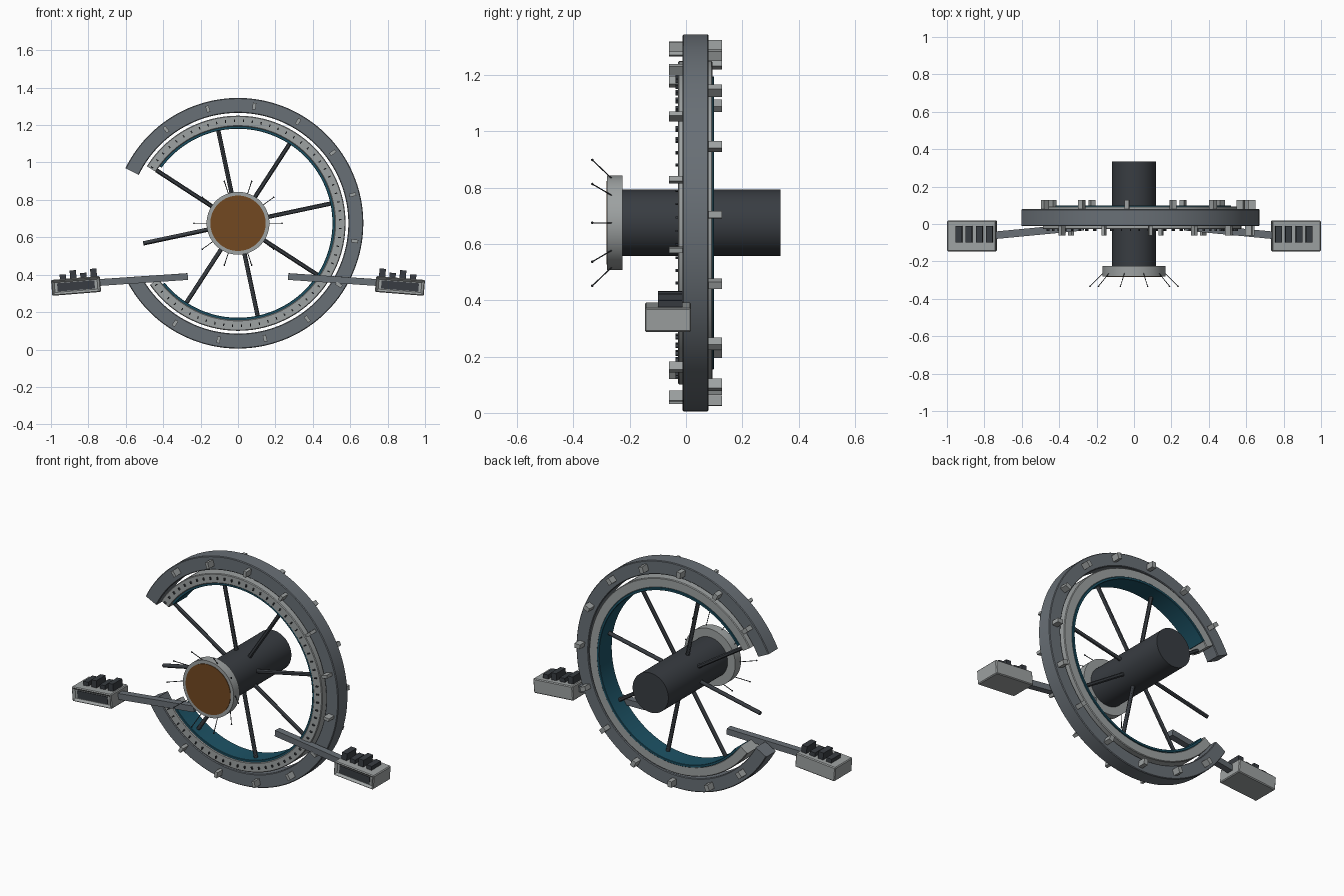
import bpy, bmesh, math
from mathutils import Vector, Matrix

if "Cube" in bpy.data.objects:
    bpy.data.objects.remove(bpy.data.objects["Cube"])

CZ = 0.675  # ring axis height


def mat(name, rgb):
    m = bpy.data.materials.new(name)
    m.diffuse_color = (*rgb, 1)
    m.use_nodes = True
    m.node_tree.nodes["Principled BSDF"].inputs["Base Color"].default_value = m.diffuse_color
    return m


SLATE = mat("slate", (0.14, 0.16, 0.18))
LIGHT = mat("light_metal", (0.34, 0.36, 0.36))
DARK = mat("dark_metal", (0.04, 0.046, 0.054))
BLUE = mat("blue_liner", (0.012, 0.085, 0.13))
BROWN = mat("brown_face", (0.17, 0.065, 0.015))


def finish(name, bm, material, smooth=True):
    bmesh.ops.recalc_face_normals(bm, faces=bm.faces)
    me = bpy.data.meshes.new(name)
    bm.to_mesh(me)
    bm.free()
    ob = bpy.data.objects.new(name, me)
    bpy.context.collection.objects.link(ob)
    me.materials.append(material)
    if smooth:
        bpy.ops.object.select_all(action='DESELECT')
        ob.select_set(True)
        bpy.context.view_layer.objects.active = ob
        bpy.ops.object.shade_smooth_by_angle(angle=math.radians(30))
    return ob


def polar(r, deg, y):
    a = math.radians(deg)
    return Vector((r * math.cos(a), y, CZ + r * math.sin(a)))


def arc(name, r0, r1, y0, y1, a0, a1, material, n=112, c=0.004):
    """Open ring: chamfered rectangle swept from a0 to a1 degrees."""
    prof = [(r0 + c, y0), (r1 - c, y0), (r1, y0 + c), (r1, y1 - c),
            (r1 - c, y1), (r0 + c, y1), (r0, y1 - c), (r0, y0 + c)]
    bm = bmesh.new()
    rows = [[bm.verts.new(polar(r, a0 + (a1 - a0) * i / n, y)) for r, y in prof]
            for i in range(n + 1)]
    for p, q in zip(rows, rows[1:]):
        for k in range(8):
            j = (k + 1) % 8
            bm.faces.new((p[k], p[j], q[j], q[k]))
    bm.faces.new(rows[0])
    bm.faces.new(rows[-1])
    return finish(name, bm, material)


def add_rod(bm, a, b, r, seg=12, r2=None):
    d = b - a
    m = Matrix.Translation((a + b) / 2) @ d.to_track_quat('Z', 'Y').to_matrix().to_4x4()
    bmesh.ops.create_cone(bm, cap_ends=True, segments=seg, radius1=r,
                          radius2=r if r2 is None else r2, depth=d.length, matrix=m)


def add_box(bm, size, m):
    return bmesh.ops.create_cube(bm, size=1, matrix=m @ Matrix.Diagonal((*size, 1)))


def radial_boxes(name, angles, r, size, y, material):
    """Blocks of (radial, depth, tangential) size set around the ring."""
    bm = bmesh.new()
    for a in angles:
        m = Matrix.Translation(polar(r, a, y)) @ Matrix.Rotation(-math.radians(a), 4, 'Y')
        add_box(bm, size, m)
    finish(name, bm, material, False)


def drum(name, r, y0, y1, material, seg=64):
    bm = bmesh.new()
    add_rod(bm, Vector((0, y0, CZ)), Vector((0, y1, CZ)), r, seg)
    return finish(name, bm, material)


# Open rings
arc("outer_ring", 0.59, 0.67, -0.012, 0.08, -151, 154, SLATE)
arc("inner_ring", 0.518, 0.575, -0.028, 0.094, -145, 148, LIGHT)
arc("ring_liner", 0.505, 0.52, -0.022, 0.1, -141, 144, BLUE, c=0.002)

# Studs front and back, plus small marks on the inner ring
radial_boxes("front_studs", [127.5 - 22.7 * i for i in range(12)], 0.632,
             (0.036, 0.05, 0.018), -0.036, LIGHT)
radial_boxes("back_studs", [138.85 - 22.7 * i for i in range(13)], 0.632,
             (0.036, 0.05, 0.026), 0.102, LIGHT)
radial_boxes("scale_marks", [-143 + 5 * i for i in range(59)], 0.548,
             (0.014, 0.012, 0.006), -0.031, DARK)

# Hub, collar and front face
drum("hub", 0.118, -0.24, 0.335, DARK)
collar = drum("hub_collar", 0.168, -0.28, -0.225, LIGHT)
drum("hub_face", 0.148, -0.283, -0.27, BROWN)

# Spokes
bm = bmesh.new()
for i in range(8):
    add_rod(bm, polar(0.1, 12 + 45 * i, 0.02), polar(0.518, 12 + 45 * i, 0.02), 0.0115)
finish("spokes", bm, DARK)

# Antenna needles with ball tips around the collar
bm = bmesh.new()
for i in range(10):
    tip = polar(0.235, 36 * i, -0.333)
    add_rod(bm, polar(0.16, 36 * i, -0.258), tip, 0.0022, 6)
    bmesh.ops.create_uvsphere(bm, u_segments=8, v_segments=6, radius=0.0045,
                              matrix=Matrix.Translation(tip))
finish("needles", bm, DARK)

# Side arms with control boxes
for s, side in ((-1, "left"), (1, "right")):
    a, b = Vector((s * 0.27, -0.015, 0.39)), Vector((s * 0.76, -0.062, 0.357))
    x = (b - a).normalized()
    yv = Vector((0, 0, 1)).cross(x).normalized()
    rot = Matrix((x, yv, x.cross(yv))).transposed().to_4x4()
    bm = bmesh.new()
    add_box(bm, ((b - a).length, 0.04, 0.036), Matrix.Translation((a + b) / 2) @ rot)
    finish(side + "_arm", bm, SLATE, False)

    frame = Matrix.Translation((s * 0.866, -0.064, 0.34)) @ \
        Matrix.Rotation(s * math.radians(4.6), 4, 'Y')
    bm = bmesh.new()
    add_box(bm, (0.262, 0.165, 0.085), frame)
    bm.normal_update()
    bmesh.ops.bevel(bm, geom=bm.edges[:], offset=0.005, segments=1, affect='EDGES')
    bm.normal_update()
    front = min(bm.faces, key=lambda f: f.calc_center_median().y)
    bmesh.ops.inset_region(bm, faces=[front], thickness=0.016)
    bmesh.ops.translate(bm, verts=front.verts[:], vec=(0, 0.012, 0))
    finish(side + "_control_box", bm, LIGHT, False)

    bm = bmesh.new()
    add_box(bm, (0.2, 0.006, 0.044), frame @ Matrix.Translation((0, -0.071, 0)))
    finish(side + "_box_panel", bm, DARK, False)

    bm = bmesh.new()
    for i in range(4):
        h = (0.025, 0.043)[i % 2]
        u = s * (0.066 - 0.055 * i)
        add_box(bm, (0.034, 0.088, h),
                frame @ Matrix.Translation((u, 0.008, 0.0415 + h / 2)))
    finish(side + "_keys", bm, DARK, False)
